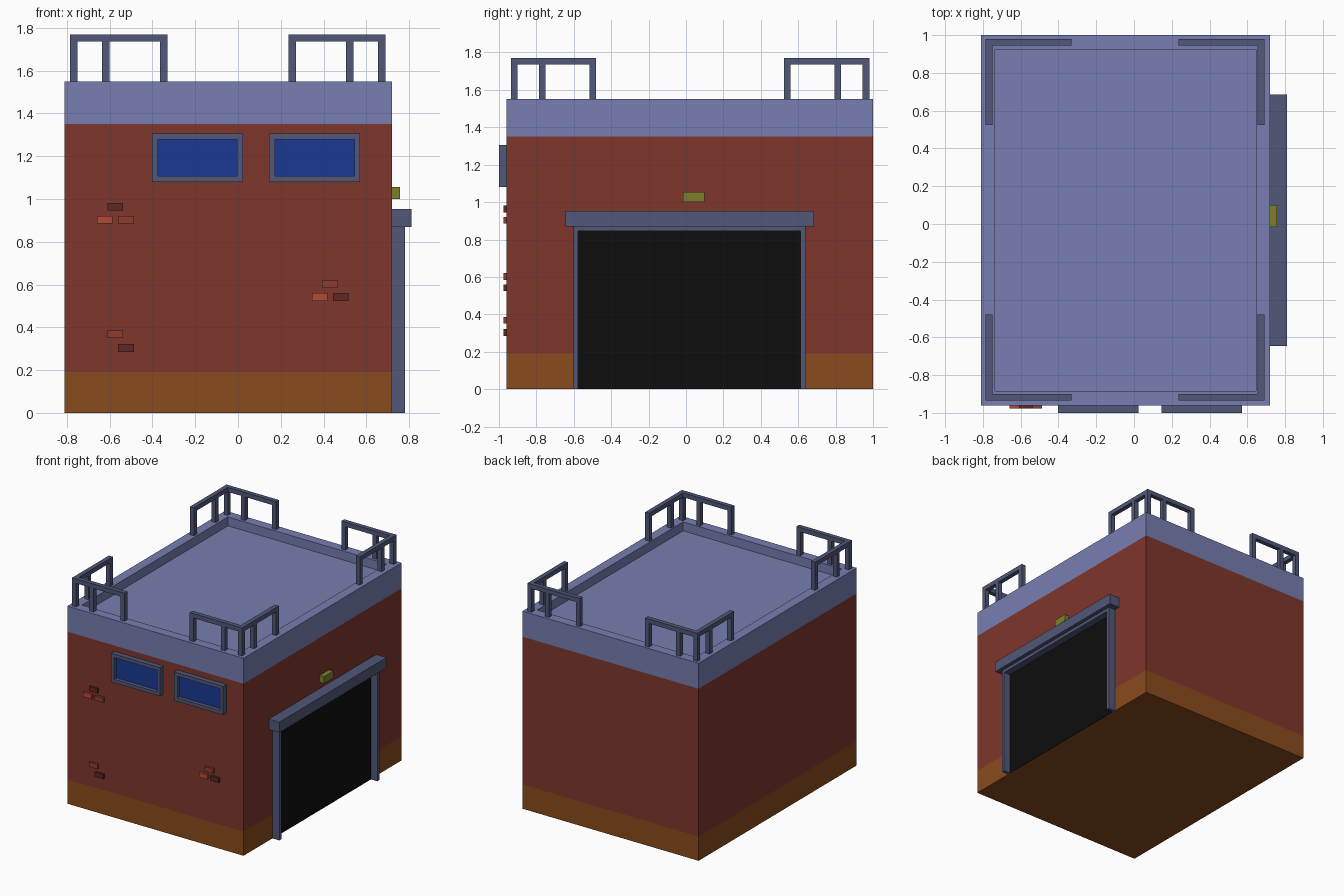
import bpy, bmesh
from mathutils import Matrix, Vector

if "Cube" in bpy.data.objects:
    bpy.data.objects.remove(bpy.data.objects["Cube"])


def material(name, rgb):
    m = bpy.data.materials.new(name)
    m.diffuse_color = (*rgb, 1)
    m.use_nodes = True
    m.node_tree.nodes["Principled BSDF"].inputs["Base Color"].default_value = m.diffuse_color
    return m


BROWN = material("foundation_brown", (0.25, 0.07, 0.012))
RED = material("wall_red", (0.21, 0.037, 0.025))
BLUE_GREY = material("roof_blue_grey", (0.185, 0.21, 0.44))
STEEL = material("frame_steel", (0.083, 0.097, 0.19))
GLASS = material("glass_blue", (0.01, 0.04, 0.29))
BLACK = material("door_black", (0.004, 0.004, 0.004))
YELLOW = material("lamp_yellow", (0.21, 0.21, 0.025))
LIGHT = material("brick_light", (0.45, 0.07, 0.037))
MID = material("brick_mid", (0.28, 0.046, 0.028))
DARK = material("brick_dark", (0.11, 0.02, 0.016))


def finish(name, bm, mats, location=(0, 0, 0)):
    bmesh.ops.recalc_face_normals(bm, faces=bm.faces)
    mesh = bpy.data.meshes.new(name)
    bm.to_mesh(mesh)
    bm.free()
    for m in mats:
        mesh.materials.append(m)
    ob = bpy.data.objects.new(name, mesh)
    ob.location = location
    bpy.context.collection.objects.link(ob)
    return ob


def add_box(bm, x, y, z):
    """Add a box given (min, max) on each axis."""
    lo, hi = Vector((x[0], y[0], z[0])), Vector((x[1], y[1], z[1]))
    mat = Matrix.Translation((lo + hi) / 2) @ Matrix.Diagonal((*(hi - lo), 1))
    bmesh.ops.create_cube(bm, size=1, matrix=mat)


def boxes(name, mat, *specs):
    bm = bmesh.new()
    for s in specs:
        add_box(bm, *s)
    return finish(name, bm, [mat])


# Building shell: stacked rectangular rings, coloured by band, sunken roof
X0, X1, Y0, Y1 = -0.81, 0.72, -0.96, 1.0
bm = bmesh.new()


def ring(z, inset=0):
    a, b, c, d = X0 + inset, X1 - inset, Y0 + inset, Y1 - inset
    return [bm.verts.new((x, y, z)) for x, y in ((a, c), (b, c), (b, d), (a, d))]


rings = [ring(0), ring(0.19), ring(1.35), ring(1.55), ring(1.55, 0.075), ring(1.48, 0.075)]
bm.faces.new(rings[0])
for i, (lower, upper) in enumerate(zip(rings, rings[1:])):
    for k in range(4):
        n = (k + 1) % 4
        f = bm.faces.new((lower[k], lower[n], upper[n], upper[k]))
        f.material_index = min(i, 2)
bm.faces.new(rings[-1]).material_index = 2
finish("building_shell", bm, [BROWN, RED, BLUE_GREY])

# Corner railings: one L-shaped rail mirrored to all four roof corners
CX, CY, H, LEN = 0.72, 0.94, 0.0175, 0.42
ZB, ZR, ZT = 1.55, 1.735, 1.77
bm = bmesh.new()
posts = [(CX, CY)] + [(CX - d, CY) for d in (0.15, LEN)] + [(CX, CY - d) for d in (0.15, LEN)]
for px, py in posts:
    add_box(bm, (px - H, px + H), (py - H, py + H), (ZB, ZR))
add_box(bm, (CX - LEN - H, CX + H), (CY - H, CY + H), (ZR, ZT))
add_box(bm, (CX - H, CX + H), (CY - LEN - H, CY - H), (ZR, ZT))
rail = finish("corner_railings", bm, [STEEL], ((X0 + X1) / 2 - 0.0025, (Y0 + Y1) / 2 + 0.0025, 0))
mirror = rail.modifiers.new("four_corners", 'MIRROR')
mirror.use_axis = (True, True, False)

# Windows: raised frame around recessed glass
T = 0.027
for side, x0 in (("left", -0.402), ("right", 0.146)):
    x1, z0, z1, y = x0 + 0.425, 1.08, 1.305, (-1.0, Y0)
    boxes(side + "_window_frame", STEEL,
          ((x0, x1), y, (z0, z0 + T)), ((x0, x1), y, (z1 - T, z1)),
          ((x0, x0 + T), y, (z0 + T, z1 - T)), ((x1 - T, x1), y, (z0 + T, z1 - T)))
    boxes(side + "_window_glass", GLASS,
          ((x0 + T, x1 - T), (-0.97, Y0), (z0 + T, z1 - T)))

# Garage door, its frame and the lintel
boxes("garage_door", BLACK, ((X1, 0.725), (-0.577, 0.613), (0, 0.845)))
boxes("door_frame", STEEL,
      ((X1, 0.78), (-0.602, -0.577), (0, 0.87)),
      ((X1, 0.78), (0.613, 0.638), (0, 0.87)),
      ((X1, 0.78), (-0.577, 0.613), (0.845, 0.87)))
boxes("door_lintel", STEEL, ((X1, 0.81), (-0.645, 0.685), (0.87, 0.952)))

# Lamp above the door
boxes("door_lamp", YELLOW, ((X1, 0.757), (-0.015, 0.1), (1.0, 1.055)))

# Loose bricks standing out of the front wall: left edge, bottom, colour
bricks = [(-0.61, 0.945, DARK), (-0.66, 0.885, LIGHT), (-0.56, 0.885, MID),
          (0.395, 0.584, MID), (0.345, 0.524, LIGHT), (0.443, 0.524, DARK),
          (-0.61, 0.35, MID), (-0.56, 0.285, DARK)]
for i, (x, z, mat) in enumerate(bricks):
    boxes(f"brick_{i + 1}", mat, ((x, x + 0.073), (-0.977, Y0), (z, z + 0.036)))
